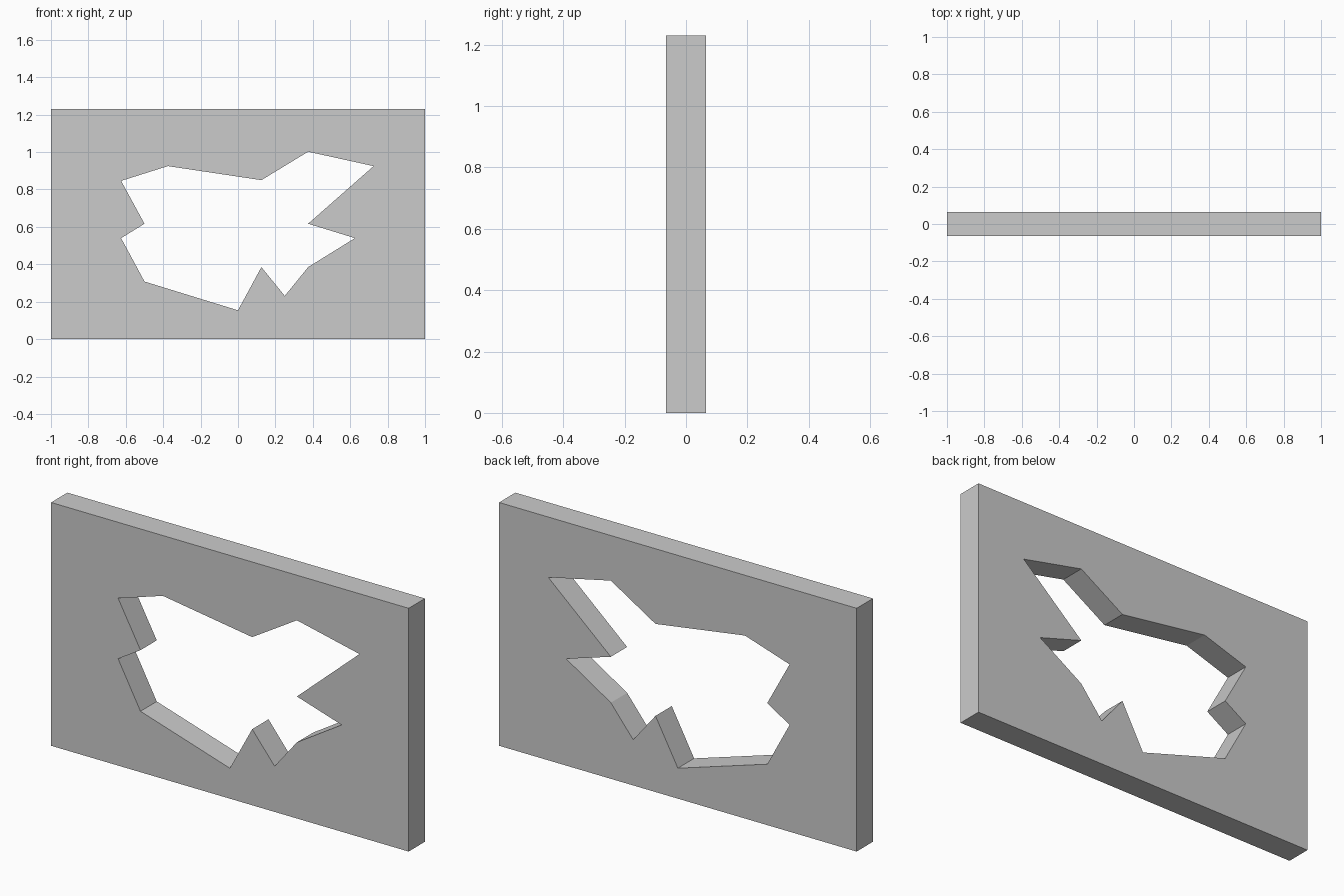
import bpy, bmesh

if "Cube" in bpy.data.objects:
    bpy.data.objects.remove(bpy.data.objects["Cube"])

HALF_DEPTH = 0.065
OUTER = [(-1, 0), (1, 0), (1, 1.23), (-1, 1.23)]
HOLE = [(-0.625, 0.846), (-0.375, 0.925), (0.125, 0.85), (0.375, 1.002),
        (0.725, 0.925), (0.375, 0.617), (0.625, 0.54), (0.375, 0.385),
        (0.25, 0.231), (0.125, 0.385), (0, 0.154), (-0.5, 0.308),
        (-0.625, 0.54), (-0.5, 0.617)]


def add_loop(bm, points):
    verts = [bm.verts.new((x, -HALF_DEPTH, z)) for x, z in points]
    return [bm.edges.new((a, b)) for a, b in zip(verts, verts[1:] + verts[:1])]


# Front face of the panel with its jagged opening
bm = bmesh.new()
edges = add_loop(bm, OUTER) + add_loop(bm, HOLE)
bmesh.ops.triangle_fill(bm, edges=edges, use_beauty=True, normal=(0, -1, 0))

# Thicken the panel to the back, keeping the front face
res = bmesh.ops.extrude_face_region(bm, geom=bm.faces[:], use_keep_orig=True)
back = [g for g in res["geom"] if isinstance(g, bmesh.types.BMVert)]
bmesh.ops.translate(bm, verts=back, vec=(0, 2 * HALF_DEPTH, 0))
bmesh.ops.recalc_face_normals(bm, faces=bm.faces[:])

mesh = bpy.data.meshes.new("broken_panel")
bm.to_mesh(mesh)
bm.free()
panel = bpy.data.objects.new("broken_panel", mesh)
bpy.context.collection.objects.link(panel)
